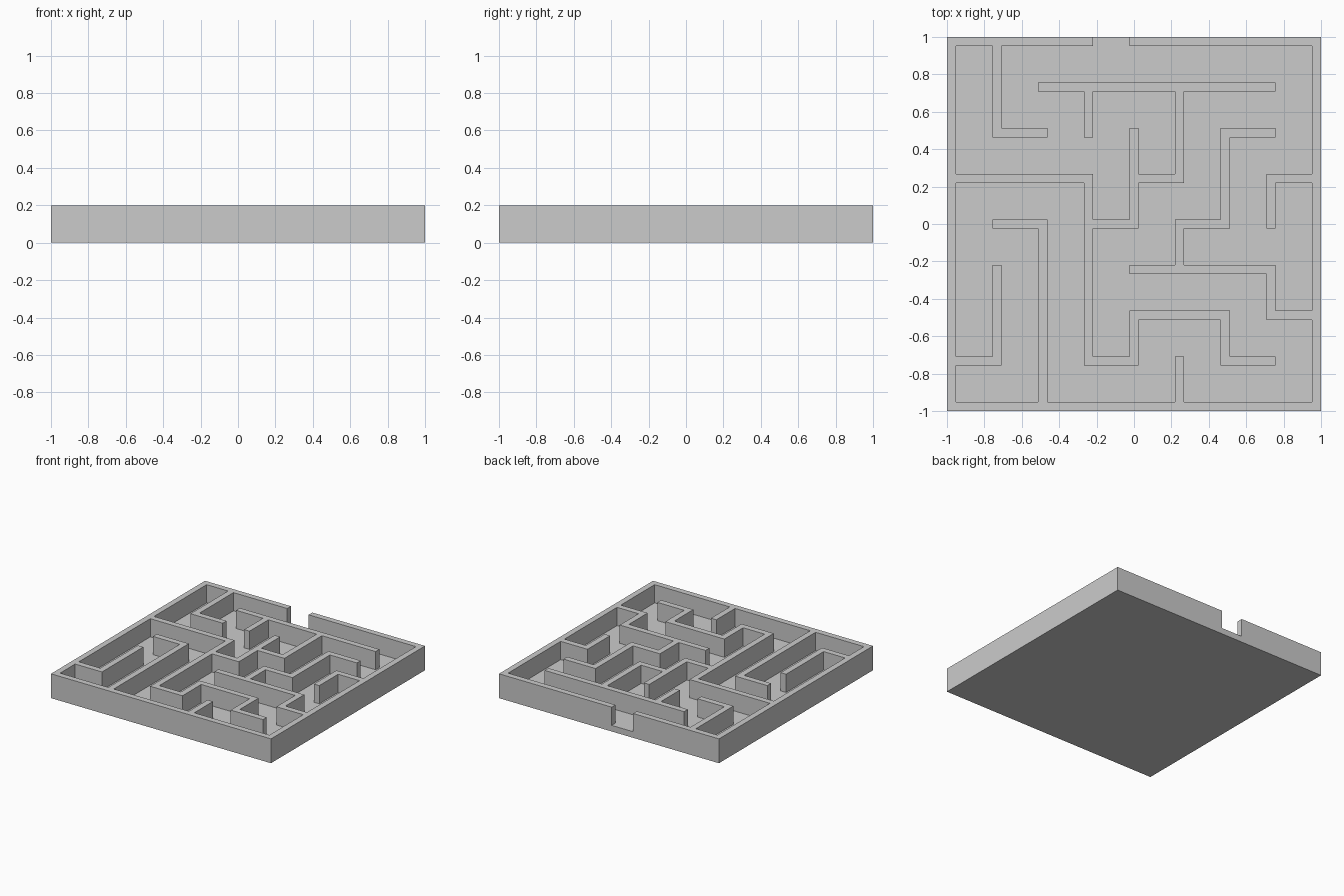
import bpy
import bmesh

cube = bpy.data.objects.get("Cube")
if cube:
    bpy.data.objects.remove(cube, do_unlink=True)

PITCH = 10 / 41      # distance between wall centre lines
HALF = 1 / 41        # half the wall thickness
FLOOR = 0.05
HEIGHT = 0.2

# Wall centre lines as corner points on a 9 x 9 lattice
WALLS = [
    [(3, 8), (0, 8), (0, 0), (8, 0), (8, 8), (4, 8)],    # outer wall with gate
    [(1, 8), (1, 6), (2, 6)],
    [(2, 7), (7, 7)],
    [(3, 7), (3, 6)],
    [(5, 7), (5, 5), (4, 5)],
    [(4, 6), (4, 4), (3, 4)],
    [(0, 5), (3, 5), (3, 1), (4, 1), (4, 2), (6, 2), (6, 1), (7, 1)],
    [(1, 4), (2, 4), (2, 0)],
    [(0, 1), (1, 1), (1, 3)],
    [(5, 0), (5, 1)],
    [(7, 6), (6, 6), (6, 4), (5, 4), (5, 3)],
    [(4, 3), (7, 3), (7, 2), (8, 2)],
    [(8, 5), (7, 5), (7, 4)],
]

# Mark the tiles covered by walls: even indices are wall strips, odd are corridors
solid = set()
for path in WALLS:
    for (ax, ay), (bx, by) in zip(path, path[1:]):
        for i in range(2 * min(ax, bx), 2 * max(ax, bx) + 1):
            for j in range(2 * min(ay, by), 2 * max(ay, by) + 1):
                solid.add((i, j))

lines = [(k - 4) * PITCH + side for k in range(9) for side in (-HALF, HALF)]
count = len(lines)

# Floor plate: a tiled sheet extruded up from the ground
bm = bmesh.new()
verts = [[bm.verts.new((x, y, 0)) for y in lines] for x in lines]
tiles = [bm.faces.new((verts[i][j], verts[i + 1][j],
                       verts[i + 1][j + 1], verts[i][j + 1]))
         for i in range(count - 1) for j in range(count - 1)]


def raise_faces(faces, height):
    """Extrude a region upwards and return its new top faces."""
    made = bmesh.ops.extrude_face_region(bm, geom=faces)["geom"]
    bmesh.ops.translate(bm, vec=(0, 0, height),
                        verts=[g for g in made if isinstance(g, bmesh.types.BMVert)])
    return [g for g in made if isinstance(g, bmesh.types.BMFace)]


bottom_copy = bmesh.ops.duplicate(bm, geom=tiles)["geom"]
bottom = [g for g in bottom_copy if isinstance(g, bmesh.types.BMFace)]
bmesh.ops.reverse_faces(bm, faces=bottom)
top = raise_faces(tiles, FLOOR)


# Walls: raise the marked tiles out of the floor
def tile_of(face):
    c = face.calc_center_median()
    i = sum(line < c.x for line in lines) - 1
    j = sum(line < c.y for line in lines) - 1
    return i, j


bm.normal_update()
raise_faces([f for f in top if tile_of(f) in solid], HEIGHT - FLOOR)

# Join the underside and merge coplanar tiles into clean flat faces
bmesh.ops.remove_doubles(bm, verts=bm.verts, dist=0.0001)
bmesh.ops.recalc_face_normals(bm, faces=bm.faces)
bmesh.ops.dissolve_limit(bm, angle_limit=0.01, verts=bm.verts, edges=bm.edges)

mesh = bpy.data.meshes.new("maze")
bm.to_mesh(mesh)
bm.free()
maze = bpy.data.objects.new("maze", mesh)
bpy.context.scene.collection.objects.link(maze)

# Plain grey material
grey = bpy.data.materials.new("plain grey")
grey.use_nodes = True
colour = (0.6, 0.6, 0.6, 1)
grey.diffuse_color = colour
grey.node_tree.nodes["Principled BSDF"].inputs["Base Color"].default_value = colour
mesh.materials.append(grey)
